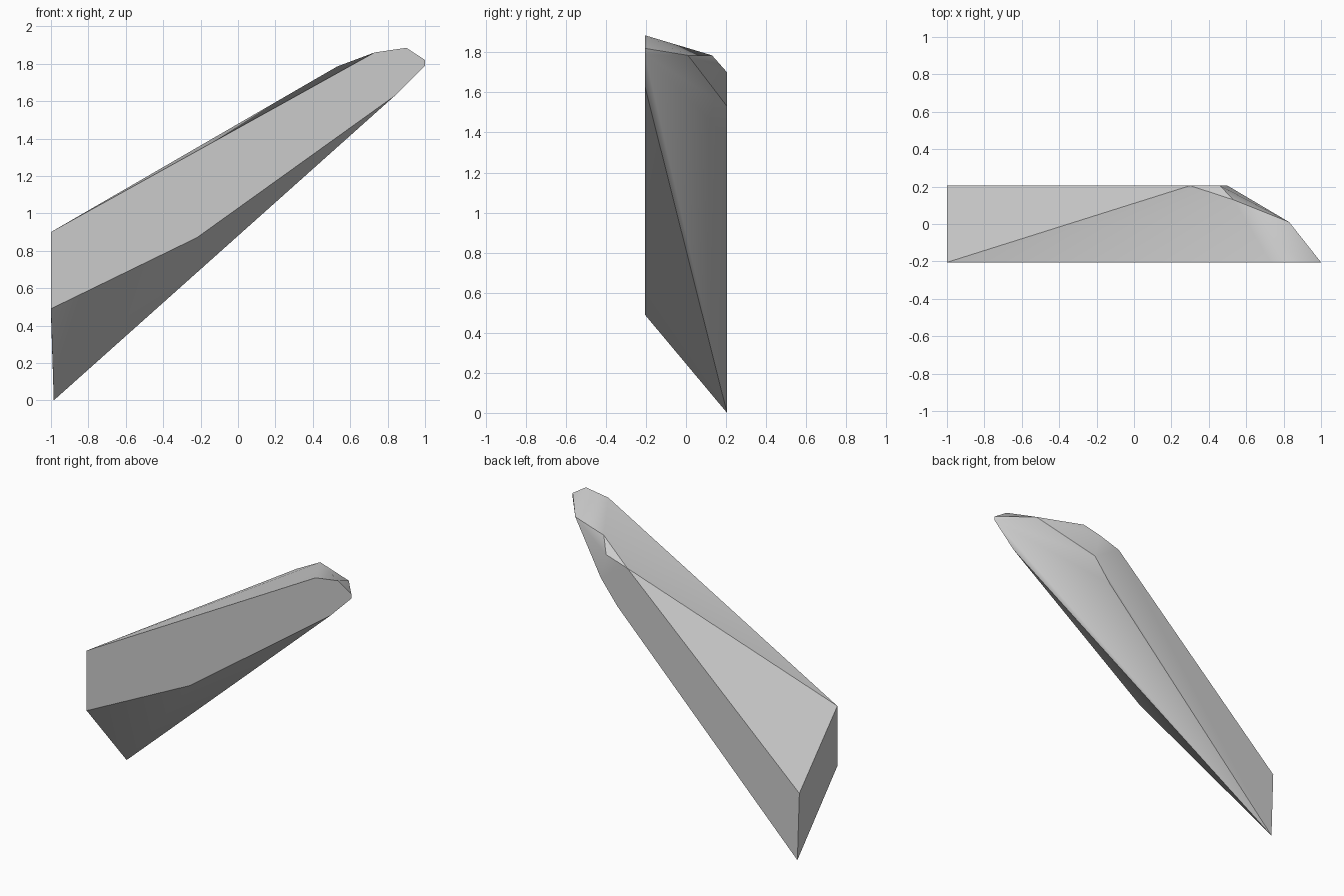
import bpy
import bmesh
import math

cube = bpy.data.objects.get("Cube")
if cube:
    bpy.data.objects.remove(cube, do_unlink=True)

# Single plain grey
grey = bpy.data.materials.new("plain_grey")
grey.use_nodes = True
colour = (0.6, 0.6, 0.6, 1.0)
grey.diffuse_color = colour
grey.node_tree.nodes["Principled BSDF"].inputs["Base Color"].default_value = colour

DEPTH = 0.205

# Front and back outlines as (x, z)
front = [(-1, 0.9), (-1, 0.49), (-0.22, 0.87), (0.84, 1.63),
         (1, 1.79), (1, 1.82), (0.9, 1.885), (0.73, 1.86)]
back = [(-0.985, 0), (-1, 0.46), (0.3, 1.65), (0.46, 1.7),
        (0.5, 1.53), (0.375, 1.37)]
# Corners of the bevelled tip between the two outlines
tip = [(0.53, 0.13, 1.785), (0.83, 0.01, 1.785)]

points = [(x, -DEPTH, z) for x, z in front]
points += [(x, DEPTH, z) for x, z in back]
points += tip

# Skin the corners into one closed faceted solid
bm = bmesh.new()
verts = [bm.verts.new(p) for p in points]
hull = bmesh.ops.convex_hull(bm, input=verts)
loose = [v for v in bm.verts if not v.link_faces]
bmesh.ops.delete(bm, geom=loose, context='VERTS')
bmesh.ops.dissolve_limit(bm, angle_limit=math.radians(0.5),
                         verts=bm.verts[:], edges=bm.edges[:])
bmesh.ops.recalc_face_normals(bm, faces=bm.faces[:])

mesh = bpy.data.meshes.new("slanted_blade")
bm.to_mesh(mesh)
bm.free()
mesh.materials.append(grey)
blade = bpy.data.objects.new("slanted_blade", mesh)
bpy.context.collection.objects.link(blade)

# Soft shading over the shallow facets, sharp main edges
bpy.ops.object.select_all(action='DESELECT')
blade.select_set(True)
bpy.context.view_layer.objects.active = blade
bpy.ops.object.shade_smooth_by_angle(angle=math.radians(30))
